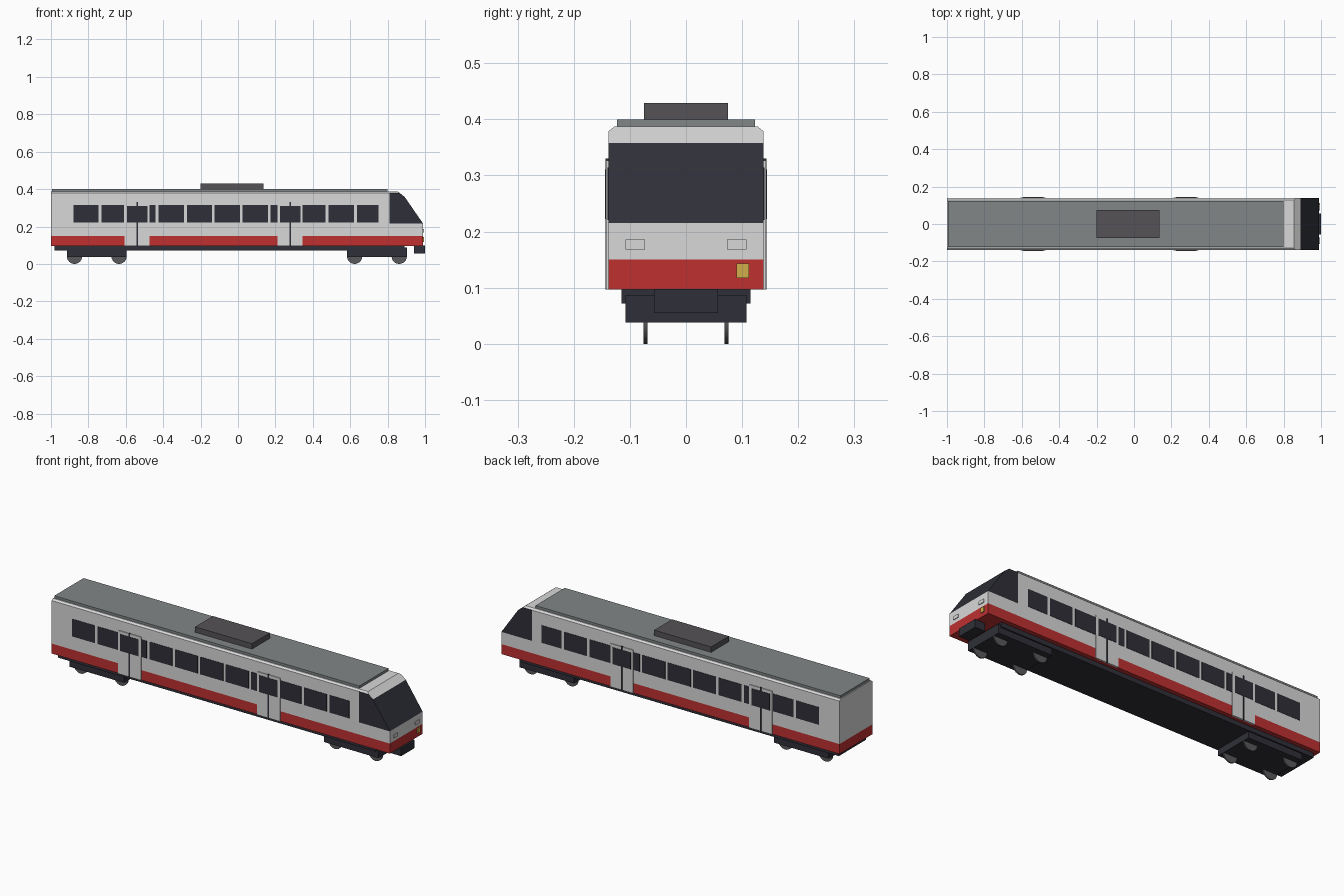
import bpy, bmesh, math
from mathutils import Vector

if "Cube" in bpy.data.objects:
    bpy.data.objects.remove(bpy.data.objects["Cube"])


def mat(name, r, g, b):
    m = bpy.data.materials.new(name)
    m.diffuse_color = (r, g, b, 1)
    m.use_nodes = True
    m.node_tree.nodes["Principled BSDF"].inputs["Base Color"].default_value = m.diffuse_color
    return m


WHITE = mat("off_white", 0.68, 0.69, 0.68)
RED = mat("red", 0.52, 0.03, 0.03)
DARK = mat("dark_glass", 0.028, 0.029, 0.040)
ROOF = mat("roof_grey", 0.22, 0.24, 0.245)
UNIT = mat("unit_grey", 0.09, 0.085, 0.093)
WHEEL = mat("wheel_grey", 0.10, 0.10, 0.11)
YELLOW = mat("yellow", 0.65, 0.43, 0.07)


def finish(name, bm, *mats):
    bmesh.ops.recalc_face_normals(bm, faces=bm.faces)
    me = bpy.data.meshes.new(name)
    bm.to_mesh(me)
    bm.free()
    for m in mats:
        me.materials.append(m)
    ob = bpy.data.objects.new(name, me)
    bpy.context.collection.objects.link(ob)
    return ob


def box(name, x, y, z, m):
    """Box from (min, max) ranges."""
    bm = bmesh.new()
    bmesh.ops.create_cube(bm, size=1)
    for v in bm.verts:
        v.co = [r[0] if c < 0 else r[1] for c, r in zip(v.co, (x, y, z))]
    return finish(name, bm, m)


def side_plates(name, x, depth, z, m):
    """Thin plate on both side walls."""
    box(name + "_right", x, (-depth, -0.134), z, m)
    box(name + "_left", x, (0.134, depth), z, m)


# Body shell: extruded cross-section with chamfered roof edges
bm = bmesh.new()
half = [(0.138, 0.097), (0.138, 0.379), (0.128, 0.387)]
section = half + [(-y, z) for y, z in reversed(half)]
face = bm.faces.new([bm.verts.new((-1, y, z)) for y, z in section])
ext = bmesh.ops.extrude_face_region(bm, geom=[face])
bmesh.ops.translate(bm, vec=(1.99, 0, 0),
                    verts=[v for v in ext["geom"] if isinstance(v, bmesh.types.BMVert)])


def cut(co, no, clear=False):
    geom = bm.verts[:] + bm.edges[:] + bm.faces[:]
    res = bmesh.ops.bisect_plane(bm, geom=geom, plane_co=co, plane_no=no, clear_outer=clear)
    if clear:
        edges = [e for e in res["geom_cut"] if isinstance(e, bmesh.types.BMEdge)]
        bmesh.ops.contextual_create(bm, geom=edges)


# Sloped windscreen and brow, then colour boundaries
cut((0.99, 0, 0.215), Vector((0.152, 0, 0.105)).normalized(), True)
cut((0.88, 0, 0.367), Vector((0.62, 0, 0.78)).normalized(), True)
for z in (0.15, 0.215):
    cut((0, 0, z), (0, 0, 1))
cut((0.81, 0, 0), (1, 0, 0))
bmesh.ops.recalc_face_normals(bm, faces=bm.faces)
for f in bm.faces:
    c = f.calc_center_median()
    if c.z < 0.15:
        f.material_index = 1
    elif c.x > 0.81 and c.z > 0.215 and f.normal.z < 0.6:
        f.material_index = 2
finish("body_shell", bm, WHITE, RED, DARK)

# Roof
box("roof_panel", (-0.995, 0.80), (-0.123, 0.123), (0.38, 0.40), ROOF)
box("roof_unit", (-0.20, 0.135), (-0.075, 0.075), (0.395, 0.429), UNIT)

# Side windows
windows = [(-0.879, -0.745), (-0.729, -0.609), (-0.472, -0.44), (-0.424, -0.29),
           (-0.274, -0.14), (-0.125, 0.01), (0.025, 0.16), (0.175, 0.21),
           (0.346, 0.469), (0.485, 0.619), (0.635, 0.752)]
for i, x in enumerate(windows):
    side_plates(f"window_{i}", x, 0.1395, (0.221, 0.314), DARK)

# Double doors: two leaves with glass and a dark seam between
for i, x in enumerate((-0.539, 0.279)):
    side_plates(f"door_seam_{i}", (x - 0.004, x + 0.004), 0.1435, (0.097, 0.33), DARK)
    for s in (-1, 1):
        leaf = sorted((x + s * 0.003, x + s * 0.067))
        pane = sorted((x + s * 0.003, x + s * 0.054))
        side_plates(f"door_leaf_{i}_{s}", leaf, 0.1425, (0.097, 0.327), WHITE)
        side_plates(f"door_glass_{i}_{s}", pane, 0.1440, (0.222, 0.311), DARK)

# Front details
for s, n in ((-1, "right"), (1, "left")):
    box("headlight_" + n, (0.985, 0.994), sorted((s * 0.073, s * 0.108)), (0.168, 0.186), WHITE)
box("marker_plate", (0.986, 0.995), (0.09, 0.112), (0.117, 0.143), YELLOW)
box("coupler", (0.94, 1.0), (-0.057, 0.057), (0.055, 0.098), DARK)

# Underframe, bogies and wheels
box("underframe", (-0.98, 0.89), (-0.115, 0.115), (0.072, 0.099), DARK)
for n, x in (("rear", -0.755), ("front", 0.743)):
    box("bogie_" + n, (x - 0.16, x + 0.16), (-0.108, 0.108), (0.038, 0.087), DARK)
    for dx in (-0.119, 0.119):
        for y in (-0.072, 0.072):
            bpy.ops.mesh.primitive_cylinder_add(
                vertices=24, radius=0.041, depth=0.007,
                location=(x + dx, y, 0.041), rotation=(math.pi / 2, 0, 0))
            w = bpy.context.object
            w.name = f"{n}_wheel"
            w.data.materials.append(WHEEL)
            bpy.ops.object.shade_smooth_by_angle()
